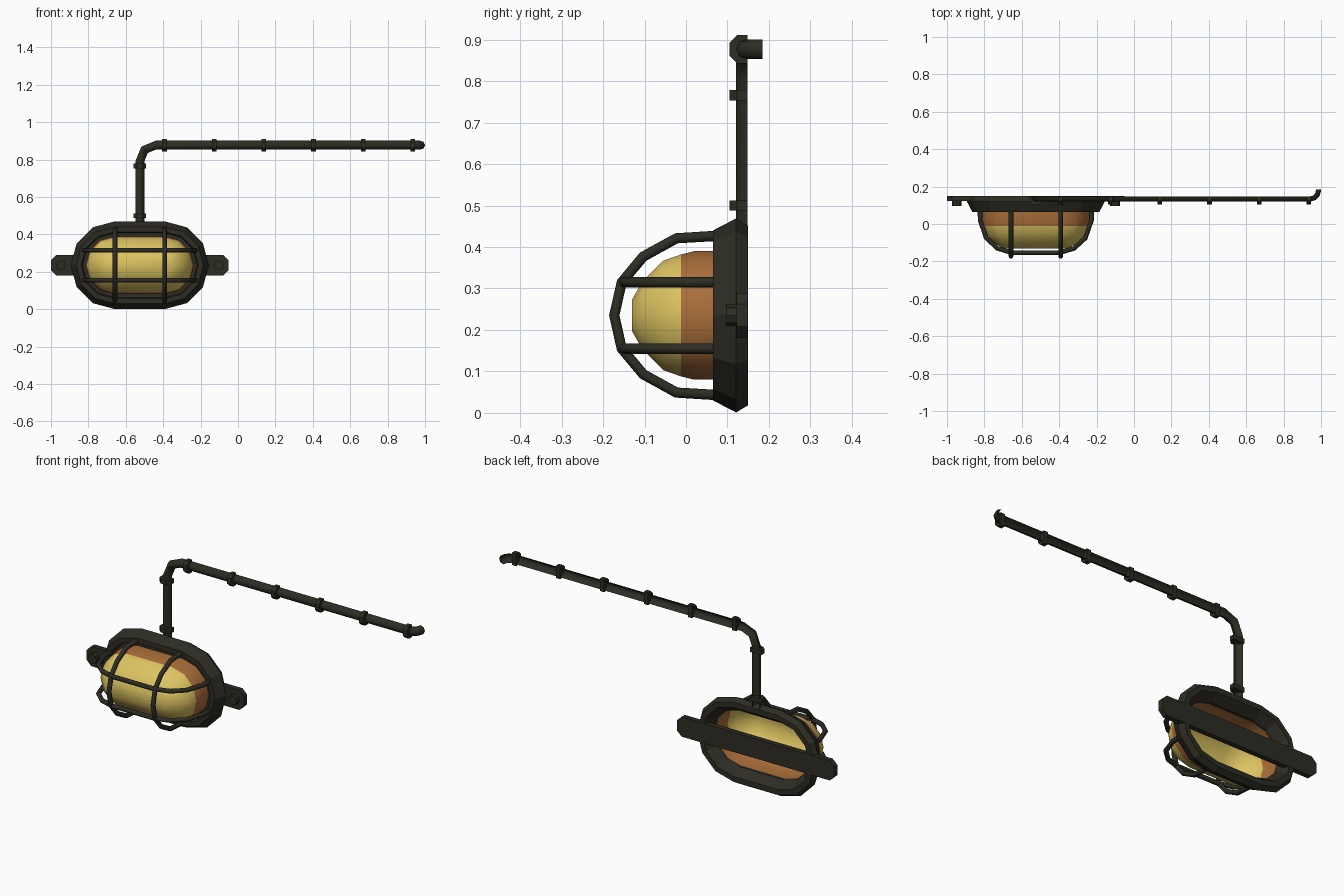
import bpy, bmesh, math
from mathutils import Vector as V

if "Cube" in bpy.data.objects:
    bpy.data.objects.remove(bpy.data.objects["Cube"])

CX, CZ = -0.525, 0.235      # lamp centre
HALF = 0.135                # half length of the straight part of the oval


def material(name, rgb):
    m = bpy.data.materials.new(name)
    m.diffuse_color = (*rgb, 1)
    m.use_nodes = True
    m.node_tree.nodes["Principled BSDF"].inputs["Base Color"].default_value = m.diffuse_color
    return m


IRON = material("dark_iron", (0.026, 0.025, 0.017))
YELLOW = material("yellow_glass", (0.72, 0.55, 0.12))
AMBER = material("amber_glass", (0.40, 0.155, 0.042))


def skin(name, rings, loop=True, closed=False, caps=(False, False), mats=(IRON,), smooth=None):
    """Join successive rings of points with quads."""
    bm = bmesh.new()
    vs = [[bm.verts.new(p) for p in r] for r in rings]
    n = len(vs[0])
    for i in range(len(vs) if closed else len(vs) - 1):
        a, b = vs[i], vs[(i + 1) % len(vs)]
        for j in range(n if loop else n - 1):
            k = (j + 1) % n
            bm.faces.new((a[j], a[k], b[k], b[j]))
    if caps[0]:
        bm.faces.new(vs[0])
    if caps[1]:
        bm.faces.new(vs[-1])
    bmesh.ops.recalc_face_normals(bm, faces=bm.faces)
    me = bpy.data.meshes.new(name)
    bm.to_mesh(me)
    bm.free()
    for m in mats:
        me.materials.append(m)
    ob = bpy.data.objects.new(name, me)
    bpy.context.collection.objects.link(ob)
    if smooth:
        bpy.ops.object.select_all(action='DESELECT')
        bpy.context.view_layer.objects.active = ob
        ob.select_set(True)
        bpy.ops.object.shade_smooth_by_angle(angle=math.radians(smooth))
    return ob


def oval(y, r):
    pts = []
    for side, start in ((1, -90), (-1, 90)):
        for i in range(7):
            a = math.radians(start + 30 * i)
            pts.append((CX + side * HALF + r * math.cos(a), y, CZ + r * math.sin(a)))
    return pts


def tube(name, path, b, r=0.0125, sides=8):
    """Round bar along a flat path; b is the normal of the path's plane."""
    path, b, rings = [V(p) for p in path], V(b), []
    for i, p in enumerate(path):
        t1 = (path[min(i + 1, len(path) - 1)] - p).normalized()
        t0 = (p - path[max(i - 1, 0)]).normalized()
        n = (t0 + t1).normalized().cross(b)
        rings.append([p + r * (math.cos(a) * n + math.sin(a) * b)
                      for a in (math.tau * k / sides for k in range(sides))])
    return skin(name, rings, caps=(True, True), smooth=50)


def sweep(name, stations, profile, **kw):
    """Profile (width, depth) placed at stations (position, width axis, depth axis)."""
    return skin(name, [[V(p) + V(w) * u + V(d) * v for u, v in profile]
                       for p, w, d in stations], **kw)


# lamp base: hollow oval frame
skin("base_frame", [oval(y, r) for y, r in (
    (0.149, 0.188), (0.149, 0.217), (0.121, 0.234), (0.065, 0.205),
    (0.065, 0.178), (0.085, 0.172), (0.085, 0.153), (0.10, 0.153))], closed=True)

# glass dome: amber near the frame, yellow in front
glass = skin("glass_dome", [oval(y, r) for y, r in (
    (0.092, 0.155), (0.02, 0.155), (-0.012, 0.147), (-0.055, 0.132),
    (-0.105, 0.082), (-0.13, 0.038))],
    caps=(False, True), mats=(YELLOW, AMBER), smooth=60)
for f in glass.data.polygons:
    f.material_index = 1 if f.center.y > -0.012 else 0

# guard cage: two upright hoops and two level hoops
arch = [(0.075, 0.192), (-0.023, 0.186), (-0.103, 0.142), (-0.155, 0.08), (-0.173, 0)]
arch += [(y, -z) for y, z in arch[-2::-1]]
level = [(0.298, 0.075), (0.298, 0.02), (0.265, -0.075), (0.205, -0.13), (0.13, -0.153)]
level += [(-x, y) for x, y in level[::-1]]
for s, a, b in ((-1, "left", "lower"), (1, "right", "upper")):
    tube("cage_hoop_" + a, [(CX + s * 0.133, y, CZ + z) for y, z in arch], (1, 0, 0))
    tube("cage_hoop_" + b, [(CX + x, y, CZ + s * 0.08) for x, y in level], (0, 0, 1))

# mounting strap across the back with chamfered ends, and its bolts
strap = [(0.475, 0.027), (0.447, 0.054)]
outline = strap + [(-x, z) for x, z in strap[::-1]]
outline += [(-x, -z) for x, z in outline]
skin("mounting_strap", [[(CX + x, y, CZ + z) for x, z in outline] for y in (0.122, 0.15)],
     caps=(True, True))
for s, side in ((-1, "left"), (1, "right")):
    skin("bolt_" + side, [[(CX + s * 0.423 + 0.026 * math.cos(a), y, CZ + 0.026 * math.sin(a))
                           for a in (math.tau * k / 8 for k in range(8))]
                          for y in (0.097, 0.125)], caps=(True, True))

# half-round conduit: up from the lamp, along the wall, then into the wall
Y, PZ, q = 0.148, 0.877, math.sqrt(0.5)
FRONT, UP = (0, -1, 0), (0, 0, 1)
half_round = [(-0.024, 0), (-0.018, 0.02), (0, 0.028), (0.018, 0.02), (0.024, 0)]
run = [((CX, Y, 0.44), (-1, 0, 0), FRONT), ((CX, Y, 0.79), (-1, 0, 0), FRONT),
       ((-0.50, Y, 0.852), (-q, 0, q), FRONT), ((-0.44, Y, PZ), UP, FRONT)]
for i in range(4):
    a = math.radians(30 * i)
    run.append(((0.942 + 0.03 * math.sin(a), Y + 0.03 * (1 - math.cos(a)), PZ),
                UP, (math.sin(a), -math.cos(a), 0)))
run.append(((0.972, 0.184, PZ), UP, (1, 0, 0)))
sweep("conduit", run, half_round, loop=False, smooth=50)

# conduit clamps
clamp = [(-0.034, 0), (-0.034, 0.025), (-0.016, 0.043), (0.016, 0.043), (0.034, 0.025), (0.034, 0)]
for i, z in enumerate((0.50, 0.766)):
    sweep(f"upright_clamp_{i}", [((CX, Y, z + s * 0.0125), (1, 0, 0), FRONT) for s in (-1, 1)],
          clamp, caps=(True, True))
for i in range(6):
    sweep(f"level_clamp_{i}", [((-0.393 + 0.2655 * i + s * 0.0125, Y, PZ), UP, FRONT)
                               for s in (-1, 1)], clamp, caps=(True, True))
